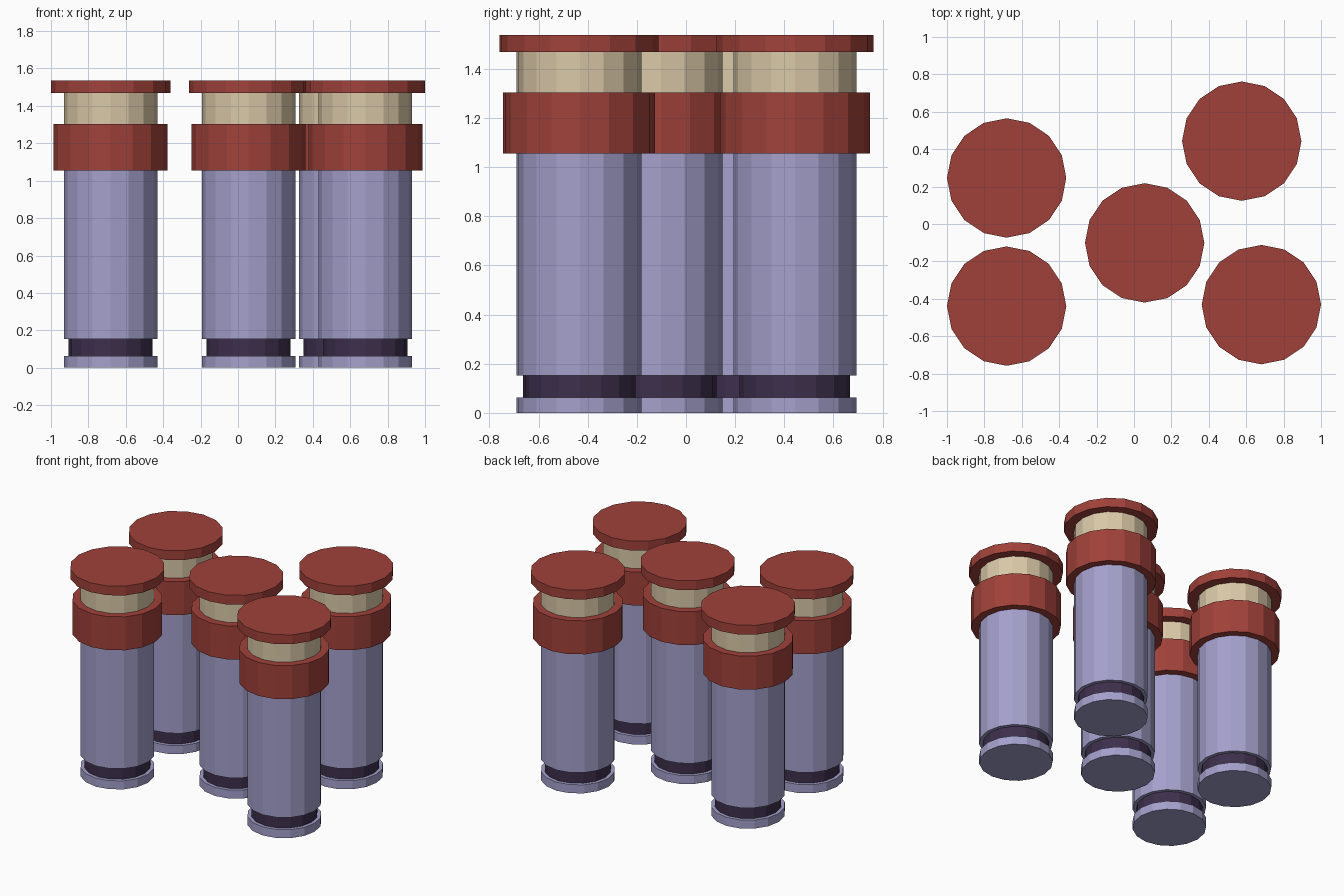
import bpy

if "Cube" in bpy.data.objects:
    bpy.data.objects.remove(bpy.data.objects["Cube"])

SIDES = 16


def material(name, rgb):
    m = bpy.data.materials.new(name)
    m.diffuse_color = (*rgb, 1)
    m.use_nodes = True
    m.node_tree.nodes["Principled BSDF"].inputs["Base Color"].default_value = m.diffuse_color
    return m


LAVENDER = material("lavender", (0.37, 0.35, 0.60))
DARK = material("dark_purple", (0.047, 0.028, 0.072))
RED = material("red", (0.351, 0.053, 0.042))
TAN = material("tan", (0.70, 0.58, 0.39))

# Stacked sections of one post: name, radius, bottom, top, material
SECTIONS = [
    ("foot", 0.25, 0.0, 0.063, LAVENDER),
    ("groove", 0.225, 0.063, 0.153, DARK),
    ("body", 0.25, 0.153, 1.055, LAVENDER),
    ("collar", 0.305, 1.055, 1.303, RED),
    ("neck", 0.25, 1.303, 1.468, TAN),
    ("cap", 0.319, 1.468, 1.537, RED),
]

# Post positions
POSTS = [(-0.681, 0.246), (-0.681, -0.439), (0.057, -0.101),
         (0.576, 0.443), (0.681, -0.431)]


def post(index, x, y):
    for name, radius, z0, z1, mat in SECTIONS:
        bpy.ops.mesh.primitive_cylinder_add(
            vertices=SIDES, radius=radius, depth=z1 - z0,
            location=(x, y, (z0 + z1) / 2))
        ob = bpy.context.object
        ob.name = f"post_{index}_{name}"
        ob.data.materials.append(mat)


for i, (x, y) in enumerate(POSTS, 1):
    post(i, x, y)
